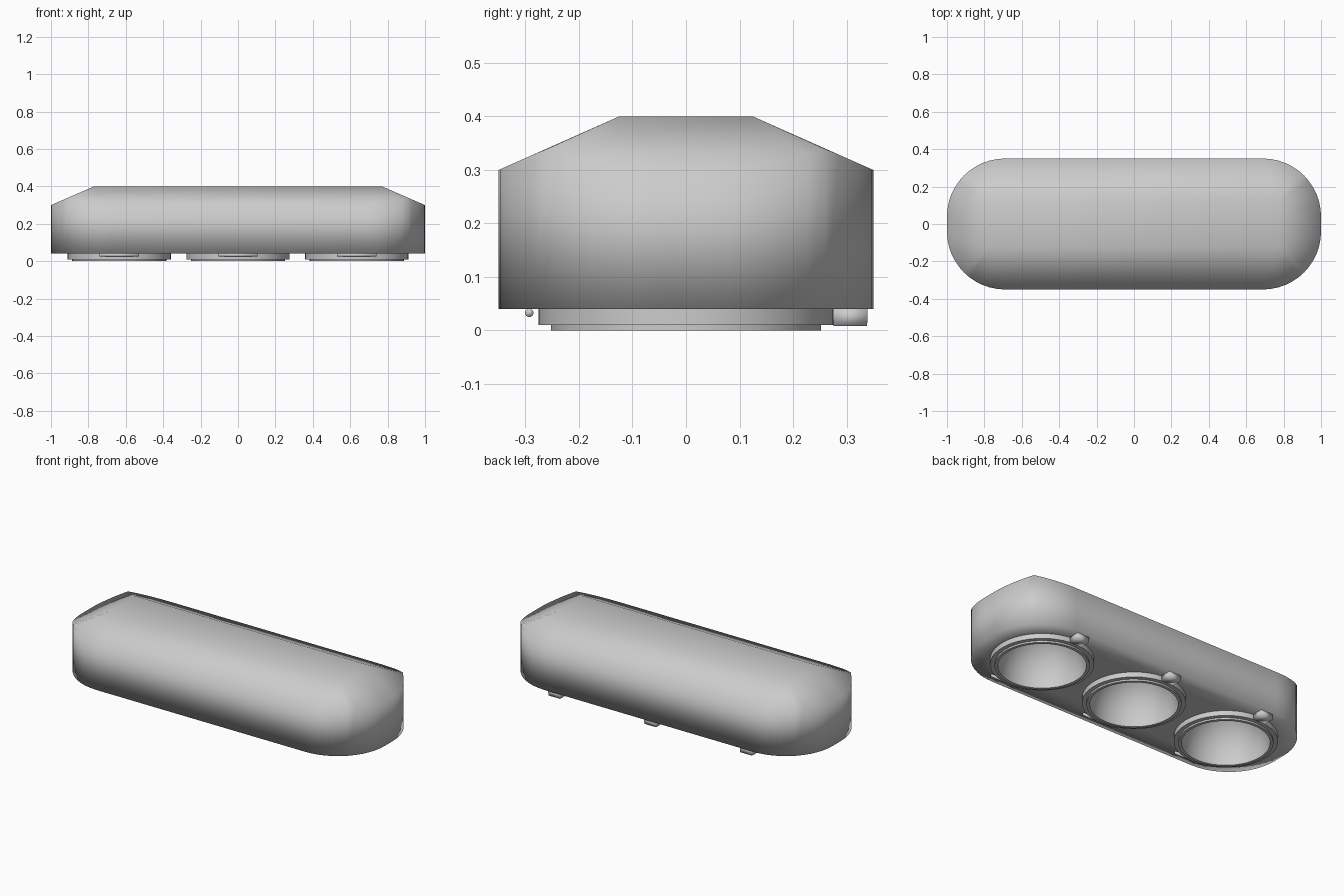
import bpy, bmesh, math

if "Cube" in bpy.data.objects:
    bpy.data.objects.remove(bpy.data.objects["Cube"])


def make_object(name, bm, sharp_angle=None):
    bmesh.ops.recalc_face_normals(bm, faces=bm.faces)
    for f in bm.faces:
        f.smooth = True
    mesh = bpy.data.meshes.new(name)
    bm.to_mesh(mesh)
    bm.free()
    if sharp_angle:
        mesh.set_sharp_from_angle(angle=math.radians(sharp_angle))
    obj = bpy.data.objects.new(name, mesh)
    bpy.context.collection.objects.link(obj)
    return obj


def roof_height(x, y):
    return 0.3 + 0.1 * min((0.35 - abs(y)) / 0.225, (1 - abs(x)) / 0.23)


LAMPS = (("left", -0.635), ("middle", 0.0), ("right", 0.635))

# housing: rounded block whose walls are cut by a hipped roof
SEG, R = 12, 0.31
bm = bmesh.new()
outline, top = [], []
for q, (sx, sy) in enumerate([(1, 1), (-1, 1), (-1, -1), (1, -1)]):
    for i in range(SEG + 1):
        a = math.pi / 2 * (q + i / SEG)
        outline.append((sx * 0.69 + R * math.cos(a), sy * 0.04 + R * math.sin(a)))
    top.append(bm.verts.new((sx * 0.77, sy * 0.125, 0.4)))
n = len(outline)
low = [bm.verts.new((x, y, 0.04)) for x, y in outline]
high = [bm.verts.new((x, y, roof_height(x, y))) for x, y in outline]
for i in range(n):
    j = (i + 1) % n
    bm.faces.new((low[i], low[j], high[j], high[i]))
    a, b = top[i // (SEG + 1)], top[j // (SEG + 1)]
    bm.faces.new((high[i], high[j], a) if a is b else (high[i], high[j], b, a))
bm.faces.new(top)

# underside with a round opening for each lamp
edges = [bm.edges.get((low[i], low[(i + 1) % n])) for i in range(n)]
for side, x in LAMPS:
    ring = [bm.verts.new((x + 0.25 * math.cos(2 * math.pi * k / 48),
                          0.25 * math.sin(2 * math.pi * k / 48), 0.04))
            for k in range(48)]
    edges += [bm.edges.new((ring[k], ring[(k + 1) % 48])) for k in range(48)]
bmesh.ops.triangle_fill(bm, edges=edges, use_beauty=True, normal=(0, 0, -1))
make_object("housing", bm)

# lamp profile: stepped rim outside, deep reflector bowl inside
profile = [(0.25, 0.04), (0.276, 0.04), (0.276, 0.01), (0.252, 0.01), (0.252, 0.0)]
profile += [(0.235 * math.cos(math.pi / 2 * t / 12),
             0.27 * math.sin(math.pi / 2 * t / 12)) for t in range(13)]

for side, x in LAMPS:
    bm = bmesh.new()
    verts = [bm.verts.new((x + r, 0, z)) for r, z in profile]
    lines = [bm.edges.new(pair) for pair in zip(verts, verts[1:])]
    bmesh.ops.spin(bm, geom=verts + lines, cent=(x, 0, 0), axis=(0, 0, 1),
                   angle=2 * math.pi, steps=48, use_merge=True)
    bmesh.ops.remove_doubles(bm, verts=bm.verts, dist=0.0005)
    make_object(side + "_lamp", bm, 40)

    # hinge pin at the front
    bm = bmesh.new()
    bmesh.ops.create_cone(bm, cap_ends=True, segments=16, radius1=0.008,
                          radius2=0.008, depth=0.21)
    for v in bm.verts:
        v.co = (v.co.z + x, v.co.x - 0.293, v.co.y + 0.033)
    make_object(side + "_hinge_pin", bm)

    # latch at the back
    bm = bmesh.new()
    bmesh.ops.create_cube(bm, size=1)
    for v in bm.verts:
        k = 1.0 if v.co.z > 0 else 0.97
        v.co = (x + v.co.x * 0.08 * k, 0.307 + v.co.y * 0.065 * k,
                0.025 + v.co.z * 0.034)
    make_object(side + "_latch", bm)
